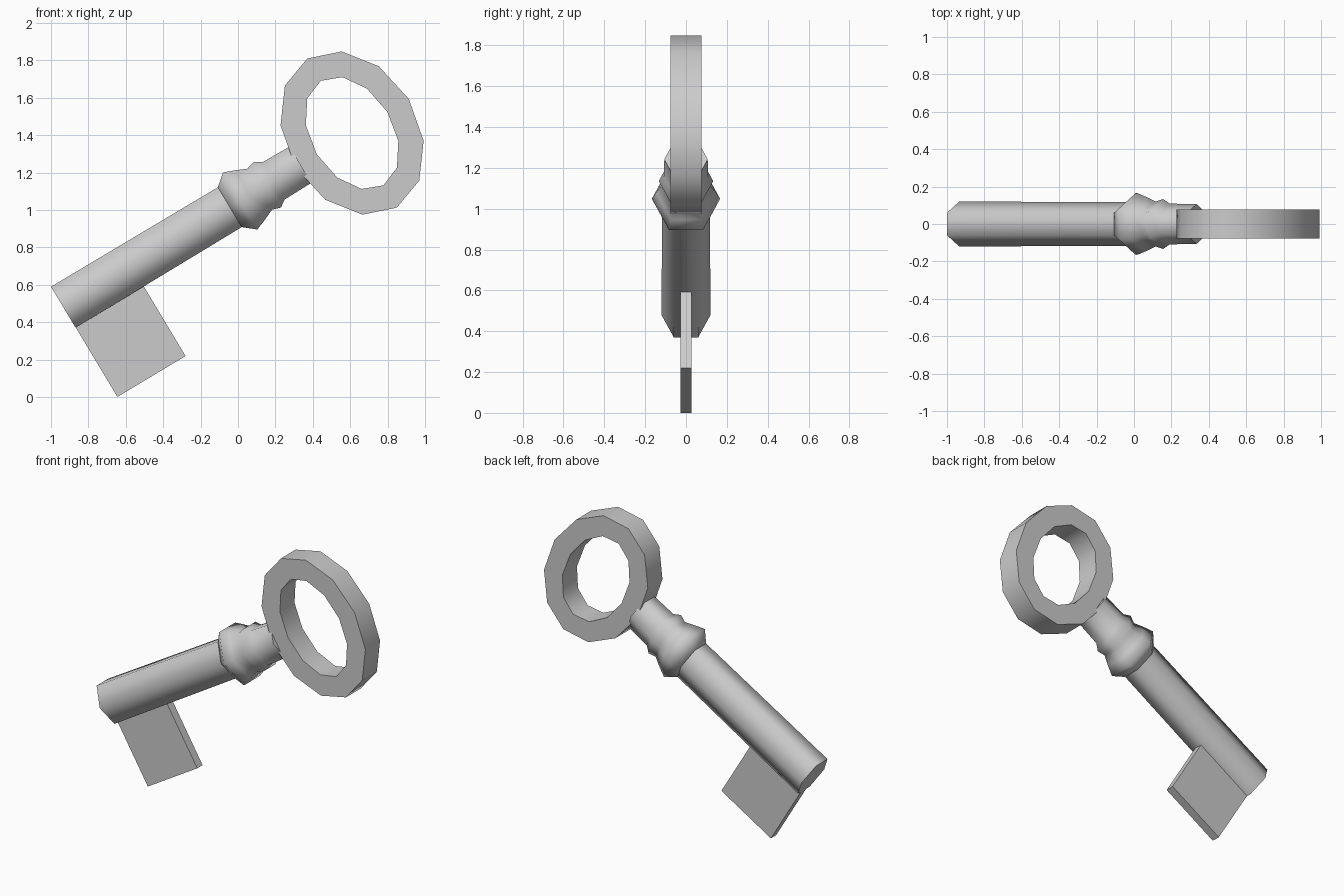
import bpy, bmesh
from math import sin, cos, pi, radians
from mathutils import Matrix

if "Cube" in bpy.data.objects:
    bpy.data.objects.remove(bpy.data.objects["Cube"])

TILT = radians(31)
# Key space: x along the shaft, z across it; tilted about y and moved into place
PLACE = Matrix.Translation((-0.934, 0, 0.48)) @ Matrix.Rotation(-TILT, 4, 'Y')


def finish(name, bm, angle=None):
    bmesh.ops.recalc_face_normals(bm, faces=bm.faces)
    bm.transform(PLACE)
    me = bpy.data.meshes.new(name)
    bm.to_mesh(me)
    bm.free()
    ob = bpy.data.objects.new(name, me)
    bpy.context.collection.objects.link(ob)
    if angle:
        bpy.ops.object.select_all(action='DESELECT')
        ob.select_set(True)
        bpy.context.view_layer.objects.active = ob
        bpy.ops.object.shade_smooth_by_angle(angle=radians(angle))
    return ob


def bridge(bm, a, b):
    n = len(a)
    for i in range(n):
        j = (i + 1) % n
        bm.faces.new((a[i], a[j], b[j], b[i]))


def six_sided(name, profile):
    """Hexagonal turned part from (position, half height) pairs."""
    bm = bmesh.new()
    rings = []
    for t, r in profile:
        rings.append([bm.verts.new((t, 0.94 * r * cos(k * pi / 3),
                                    r * sin(k * pi / 3) / sin(pi / 3)))
                      for k in range(6)])
    for a, b in zip(rings, rings[1:]):
        bridge(bm, a, b)
    bm.faces.new(rings[0])
    bm.faces.new(rings[-1])
    return finish(name, bm, 65)


# Shaft
six_sided("shaft", [(0, 0.128), (1.06, 0.124)])

# Moulded collar and neck
six_sided("collar", [(1.036, 0.122), (1.103, 0.178), (1.163, 0.155),
                     (1.225, 0.128), (1.272, 0.142), (1.312, 0.116),
                     (1.48, 0.113)])

# Bit: plain flat blade flush with the shaft end
bm = bmesh.new()
bmesh.ops.create_cube(bm, size=1, matrix=Matrix.Translation((0.2135, 0, -0.33))
                      @ Matrix.Diagonal((0.425, 0.056, 0.46, 1)))
finish("bit", bm)

# Bow: twelve-sided oval ring
bm = bmesh.new()
loops = []
for rx, rz, y in ((0.354, 0.465, -0.077), (0.354, 0.465, 0.077),
                  (0.22, 0.326, 0.077), (0.22, 0.326, -0.077)):
    loops.append([bm.verts.new((1.803 + rx * cos(k * pi / 6), y,
                                0.003 + rz * sin(k * pi / 6)))
                  for k in range(12)])
for i in range(4):
    bridge(bm, loops[i], loops[(i + 1) % 4])
finish("bow", bm, 45)
